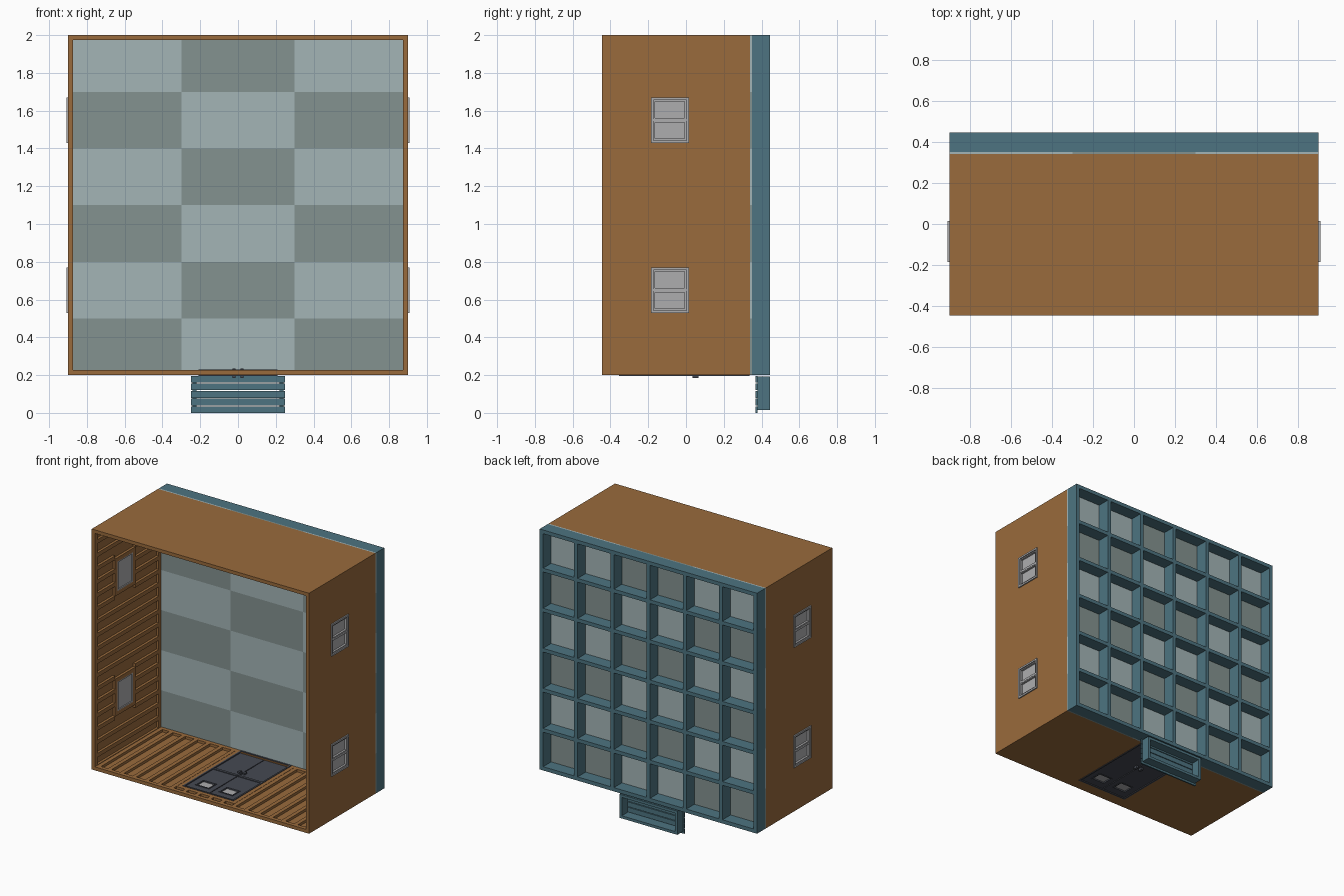
import bpy, bmesh
from mathutils import Vector

if "Cube" in bpy.data.objects:
    bpy.data.objects.remove(bpy.data.objects["Cube"])


def material(name, r, g, b):
    m = bpy.data.materials.new(name)
    m.diffuse_color = (r, g, b, 1)
    m.use_nodes = True
    m.node_tree.nodes["Principled BSDF"].inputs["Base Color"].default_value = m.diffuse_color
    return m


BROWN = material("wood_brown", 0.32, 0.145, 0.045)
TEAL = material("painted_teal", 0.075, 0.175, 0.22)
LIGHT = material("panel_light", 0.37, 0.46, 0.47)
DARK = material("panel_dark", 0.23, 0.29, 0.28)
GREY = material("window_grey", 0.42, 0.42, 0.43)
DOOR = material("door_dark", 0.06, 0.067, 0.085)


def boxes(name, bounds, mat):
    """One flat-shaded object from a list of (x0, x1, y0, y1, z0, z1) boxes."""
    bm = bmesh.new()
    for x0, x1, y0, y1, z0, z1 in bounds:
        lo = Vector((min(x0, x1), min(y0, y1), min(z0, z1)))
        hi = Vector((max(x0, x1), max(y0, y1), max(z0, z1)))
        for v in bmesh.ops.create_cube(bm, size=1)["verts"]:
            v.co = Vector([(lo[i] + hi[i]) / 2 + v.co[i] * (hi[i] - lo[i]) for i in range(3)])
    me = bpy.data.meshes.new(name)
    bm.to_mesh(me)
    bm.free()
    me.materials.append(mat)
    ob = bpy.data.objects.new(name, me)
    bpy.context.collection.objects.link(ob)
    return ob


def ring(u0, u1, v0, v1, w, d0, d1):
    """Four bars just inside a rectangle."""
    return [(u0, u1, v0, v0 + w, d0, d1), (u0, u1, v1 - w, v1, d0, d1),
            (u0, u0 + w, v0 + w, v1 - w, d0, d1), (u1 - w, u1, v0 + w, v1 - w, d0, d1)]


# Wall coordinates: u along the edge, v = y, d = depth inward from the outside
def place_side(s):
    return lambda b: (s * (0.9 - b[4]), s * (0.9 - b[5]), b[2], b[3], b[0], b[1])


def place_floor(b):
    return (b[0], b[1], b[2], b[3], 0.2 + b[4], 0.2 + b[5])


def place_roof(b):
    return (b[0], b[1], b[2], b[3], 2.0 - b[4], 2.0 - b[5])


FRONT, BACK, T, SKIN, STUD = -0.445, 0.34, 0.026, 0.007, 0.03


def wall(name, u0, u1, holes, place):
    # Outer sheathing split around the openings
    skin, u = [], u0
    for a, b, v0, v1 in holes:
        skin += [(u, a, FRONT, BACK, 0, SKIN), (a, b, FRONT, v0, 0, SKIN), (a, b, v1, BACK, 0, SKIN)]
        u = b
    skin.append((u, u1, FRONT, BACK, 0, SKIN))
    boxes(name + "_sheathing", [place(b) for b in skin], BROWN)
    # Edge plates, studs and framing round the openings
    fv, bv = FRONT + STUD, BACK - STUD
    bars = ring(u0, u1, FRONT, BACK, STUD, SKIN, T)
    for k in range(1, round((u1 - u0) / 0.1)):
        c = u0 + k * (u1 - u0) / round((u1 - u0) / 0.1)
        a, b = c - STUD / 2, c + STUD / 2
        hit = [h for h in holes if a < h[1] + STUD and b > h[0] - STUD]
        if hit:
            bars += [(a, b, fv, hit[0][2] - STUD, SKIN, T), (a, b, hit[0][3] + STUD, bv, SKIN, T)]
        else:
            bars.append((a, b, fv, bv, SKIN, T))
    for a, b, v0, v1 in holes:
        bars += ring(a - STUD, b + STUD, v0 - STUD, v1 + STUD, STUD, SKIN, T)
    bars = [b for b in bars if b[3] - b[2] > 0.002]
    boxes(name + "_studs", [place(b) for b in bars], BROWN)


# Shell: two side walls with windows, floor with door, roof
win_z = (0.65, 1.55)
win_holes = [(c - 0.11, c + 0.11, -0.175, 0.005) for c in win_z]
for side, s in (("left", -1), ("right", 1)):
    place = place_side(s)
    wall(side + "_wall", 0.2, 2.0, win_holes, place)
    for i, c in enumerate(win_z):
        frame = ring(c - 0.12, c + 0.12, -0.185, 0.015, 0.013, -0.009, 0.0)
        frame += ring(c - 0.11, c + 0.11, -0.175, 0.005, 0.008, 0.0, T)
        frame += [(c - 0.006, c + 0.006, -0.172, 0.002, -0.005, 0.012)]
        for k in (-1, 1):
            m = c + k * 0.055
            frame += ring(m - 0.05, m + 0.05, -0.17, 0.0, 0.007, -0.003, 0.012)
        boxes(f"{side}_window_frame_{i}", [place(b) for b in frame], GREY)
        boxes(f"{side}_window_pane_{i}",
              [place((c - 0.105, c + 0.105, -0.17, 0.0, 0.012, 0.018))], GREY)

wall("floor", -0.9 + T, 0.9 - T, [(-0.21, 0.21, -0.355, 0.335)], place_floor)
wall("roof", -0.9 + T, 0.9 - T, [], place_roof)

# Double door with small windows, cross rails and handles
boxes("door_frame", [place_floor(b) for b in ring(-0.21, 0.21, -0.355, 0.335, 0.012, -0.004, 0.03)], DOOR)
for side, s in (("left", -1), ("right", 1)):
    x0, x1 = s * 0.003, s * 0.198
    w0, w1, v0, v1 = s * 0.04, s * 0.155, -0.285, -0.19
    leaf = [(x0, x1, -0.343, v0, 0.003, 0.022), (x0, x1, v1, 0.323, 0.003, 0.022),
            (x0, w0, v0, v1, 0.003, 0.022), (w1, x1, v0, v1, 0.003, 0.022),
            (x0, x1, -0.01, 0.01, 0.022, 0.027)]
    leaf += ring(min(w0, w1), max(w0, w1), v0, v1, 0.008, 0.0, 0.026)
    boxes(side + "_door_leaf", [place_floor(b) for b in leaf], DOOR)
    boxes(side + "_door_window", [place_floor((w0, w1, v0, v1, 0.01, 0.015))], GREY)
    handle = [(s * 0.012, s * 0.03, 0.035, 0.065, d0, d1) for d0, d1 in ((-0.016, 0.003), (0.022, 0.034))]
    boxes(side + "_door_handle", [place_floor(b) for b in handle], DOOR)

# Checkered panels: three columns by six rows
for mat, parity in ((LIGHT, 1), (DARK, 0)):
    tiles = [(-0.9 + 0.6 * i, -0.3 + 0.6 * i, BACK, 0.35, 0.2 + 0.3 * j, 0.5 + 0.3 * j)
             for i in range(3) for j in range(6) if (i + j) % 2 == parity]
    boxes("panels_light" if parity else "panels_dark", tiles, mat)

# Teal joist grid behind the panels
J, Y0, Y1 = 0.028, 0.35, 0.445
joists, blocks = [], []
cuts = [max(J / 2, min(1.8 - J / 2, 0.3 * k)) for k in range(7)]
for c in cuts:
    joists.append((c - 0.9 - J / 2, c - 0.9 + J / 2, Y0, Y1, 0.2, 2.0))
    for a, b in zip(cuts, cuts[1:]):
        blocks.append((a - 0.9 + J / 2, b - 0.9 - J / 2, Y0, Y1, 0.2 + c - J / 2, 0.2 + c + J / 2))
boxes("joists", joists, TEAL)
boxes("joist_blocking", blocks, TEAL)

# Porch step: slats over a frame
boxes("step_slats", [(-0.25, 0.25, 0.368, 0.379, 0.04 * k, 0.04 * k + 0.035) for k in range(5)], TEAL)
step = [(-0.24, 0.24, 0.379, Y1, z, z + 0.02) for z in (0.015, 0.172)]
step += [(x - 0.01, x + 0.01, 0.379, Y1, 0.035, 0.172) for x in (-0.23, 0.23)]
boxes("step_frame", step, TEAL)
